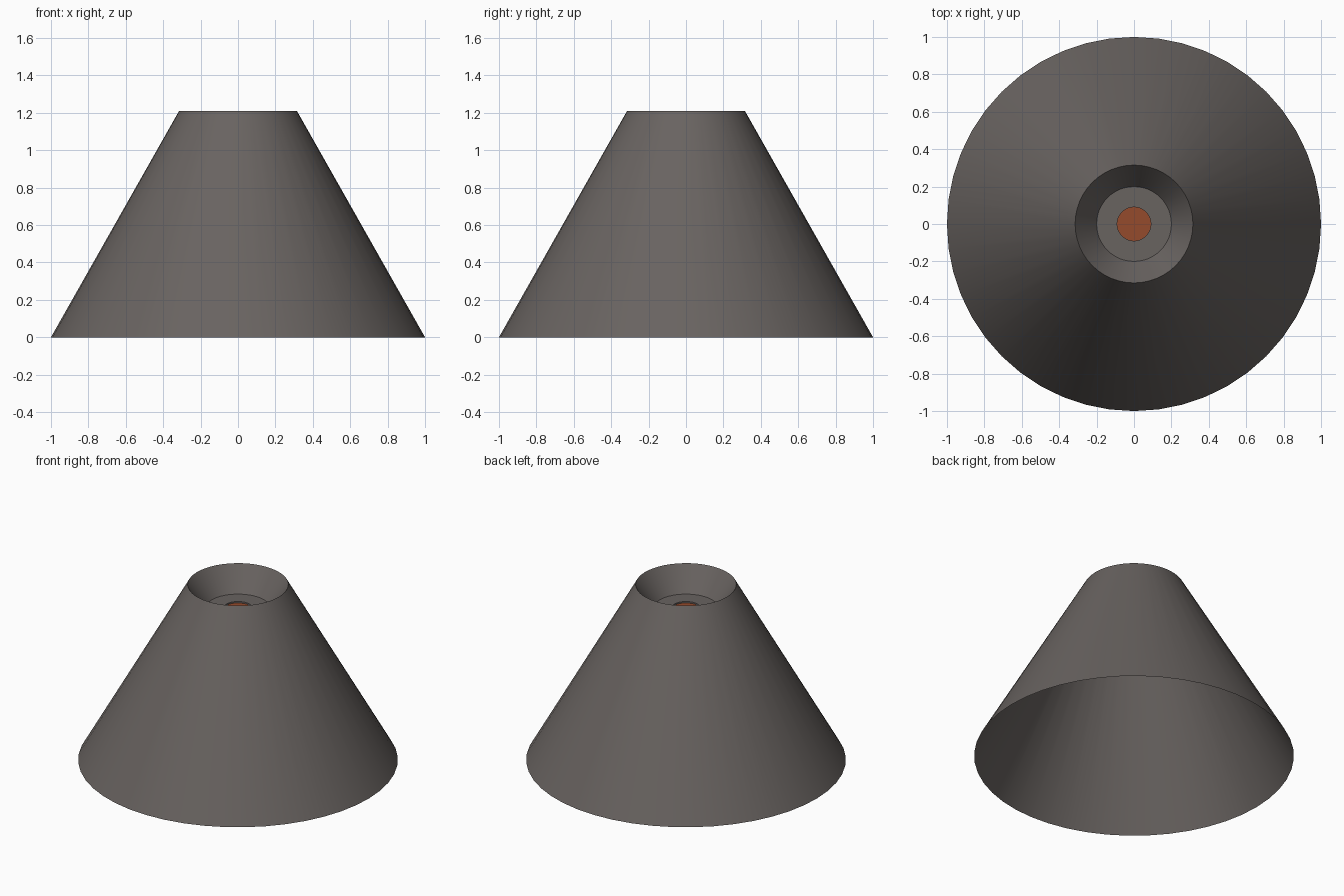
import bpy, bmesh, math

if "Cube" in bpy.data.objects:
    bpy.data.objects.remove(bpy.data.objects["Cube"])

SEGMENTS = 48


def lathe(name, profile, color, cap=False):
    """Spin a list of (radius, height) points around z; optionally fill the last ring."""
    bm = bmesh.new()
    rings = []
    for r, z in profile:
        rings.append([bm.verts.new((r * math.cos(2 * math.pi * i / SEGMENTS),
                                    r * math.sin(2 * math.pi * i / SEGMENTS), z))
                      for i in range(SEGMENTS)])
    for low, high in zip(rings, rings[1:]):
        for i in range(SEGMENTS):
            j = (i + 1) % SEGMENTS
            bm.faces.new((low[i], low[j], high[j], high[i]))
    if cap:
        bm.faces.new(rings[-1])
    mesh = bpy.data.meshes.new(name)
    bm.to_mesh(mesh)
    bm.free()
    material = bpy.data.materials.new(name)
    material.diffuse_color = color
    material.use_nodes = True
    material.node_tree.nodes["Principled BSDF"].inputs["Base Color"].default_value = material.diffuse_color
    mesh.materials.append(material)
    obj = bpy.data.objects.new(name, mesh)
    bpy.context.collection.objects.link(obj)
    bpy.ops.object.select_all(action='DESELECT')
    obj.select_set(True)
    bpy.context.view_layer.objects.active = obj
    bpy.ops.object.shade_smooth_by_angle(angle=math.radians(30))
    return obj


# Mountain shell, open underneath: slope, crater wall, crater floor, vent wall
lathe("mountain", [(1.0, 0), (0.315, 1.21), (0.2, 1.05), (0.09, 1.05), (0.09, 1.04)],
      (0.14, 0.125, 0.118, 1))

# Lava pool at the bottom of the vent
lathe("lava_pool", [(0.09, 1.04)], (0.30, 0.07, 0.025, 1), cap=True)
